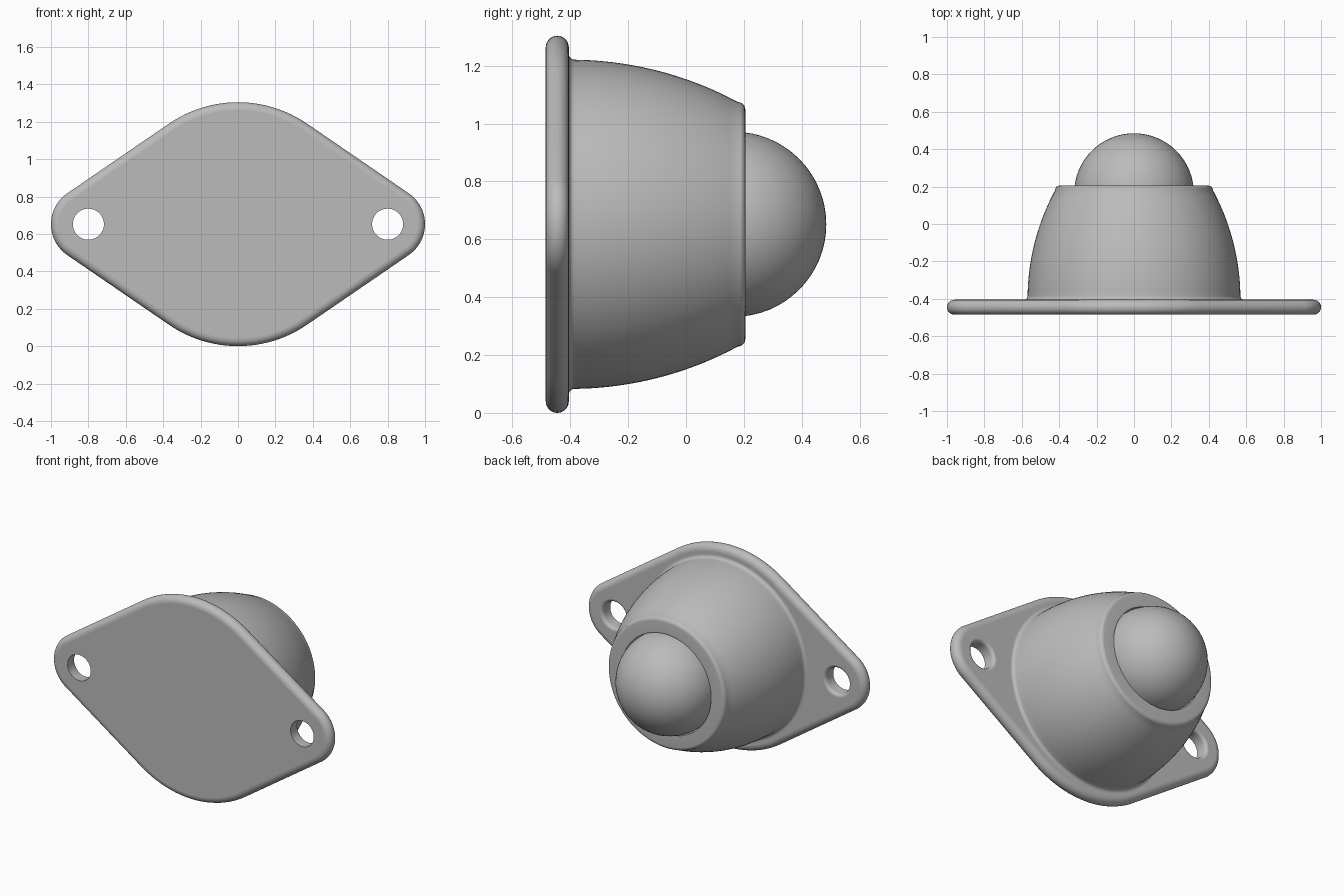
import bpy, bmesh
from math import sin, cos, pi, acos, sqrt, radians

if "Cube" in bpy.data.objects:
    bpy.data.objects.remove(bpy.data.objects["Cube"], do_unlink=True)

steel = bpy.data.materials.new("grey steel")
steel.use_nodes = True
GREY = (0.5, 0.5, 0.5, 1)
steel.diffuse_color = GREY
steel.node_tree.nodes["Principled BSDF"].inputs["Base Color"].default_value = GREY

MID = 0.652                      # height of the ball axis
FRONT, BACK = -0.485, -0.405     # plate faces
BIG, END, HOLE_X = MID, 0.2, 0.8


def finish(bm, name):
    bmesh.ops.recalc_face_normals(bm, faces=bm.faces[:])
    mesh = bpy.data.meshes.new(name)
    bm.to_mesh(mesh)
    bm.free()
    mesh.materials.append(steel)
    obj = bpy.data.objects.new(name, mesh)
    bpy.context.collection.objects.link(obj)
    bpy.ops.object.select_all(action="DESELECT")
    obj.select_set(True)
    bpy.context.view_layer.objects.active = obj
    bpy.ops.object.shade_smooth_by_angle(angle=radians(35))
    return obj


def ring(bm, points, y):
    """Closed loop of points in the plane at depth y."""
    return [bm.verts.new((x, y, z)) for x, z in points]


def bridge(bm, rings):
    for a, b in zip(rings, rings[1:]):
        for i in range(len(a)):
            j = (i + 1) % len(a)
            bm.faces.new((a[i], a[j], b[j], b[i]))


def circle(r, cx=0, n=96):
    return [(cx + r * cos(2 * pi * i / n), MID + r * sin(2 * pi * i / n)) for i in range(n)]


def outline(inset):
    """Four tangent arcs: wide ones above and below, tight ones at the ears."""
    t = acos((BIG - END) / HOLE_X)
    arcs = [(HOLE_X, END, -t, t), (0, BIG, t, pi - t),
            (-HOLE_X, END, pi - t, pi + t), (0, BIG, pi + t, 2 * pi - t)]
    pts = []
    for cx, r, a0, a1 in arcs:
        for i in range(25):
            a = a0 + (a1 - a0) * i / 24
            pts.append((cx + (r - inset) * cos(a), MID + (r - inset) * sin(a)))
    return pts


def lathe(name, profile):
    """Revolve (radius, y) points about the ball axis."""
    bm = bmesh.new()
    rings = [ring(bm, circle(r), y) for r, y in profile]
    bridge(bm, rings)
    bm.faces.new(rings[0])
    bm.faces.new(rings[-1])
    return finish(bm, name)


# Mounting plate with a fully rounded rim and two screw holes
bm = bmesh.new()
half = (BACK - FRONT) / 2
rim = []
for i in range(13):
    a = pi * i / 12
    rim.append(ring(bm, outline(half * (1 - sin(a))), FRONT + half * (1 - cos(a))))
bridge(bm, rim)
loops = [rim]
SOFT = 0.02                      # rounding on the back of each hole
for side in (-1, 1):
    x = side * HOLE_X
    bore = [ring(bm, circle(0.083, x, 48), FRONT)]
    for i in range(7):
        a = pi / 2 * i / 6
        bore.append(ring(bm, circle(0.083 + SOFT * (1 - cos(a)), x, 48),
                         BACK - SOFT * (1 - sin(a))))
    bridge(bm, bore)
    loops.append(bore)
for k in (0, -1):
    edges = []
    for loop in loops:
        r = loop[k]
        edges += [bm.edges.get((r[i], r[(i + 1) % len(r)])) for i in range(len(r))]
    bmesh.ops.triangle_fill(bm, edges=edges, use_beauty=True,
                            normal=(0, 1 if k else -1, 0))
    for e in edges:
        e.smooth = False
finish(bm, "mounting_plate")

# Domed housing: base fillet, arched wall, rounded lip, socket around the ball
TOP, ARCH = 0.205, 1.22
profile = [(0.585, BACK - 0.02)]
for i in range(6):
    a = pi / 2 * i / 5
    profile.append((0.569 + 0.02 * (1 - sin(a)), BACK + 0.02 * (1 - cos(a))))
for i in range(1, 21):
    y = -0.385 + 0.565 * i / 20
    d = y + 0.4
    profile.append((0.569 - ARCH + sqrt(ARCH ** 2 - d * d), y))
lip_r = profile[-1][0] - 0.025
for i in range(1, 7):
    a = pi / 2 * i / 6
    profile.append((lip_r + 0.025 * cos(a), TOP - 0.025 * (1 - sin(a))))
profile += [(0.324, TOP), (0.324, 0.1), (0.3, 0.1)]
lathe("housing", profile)

# Rolling ball
bm = bmesh.new()
bmesh.ops.create_uvsphere(bm, u_segments=64, v_segments=32, radius=0.32)
bmesh.ops.translate(bm, verts=bm.verts[:], vec=(0, 0.165, MID))
finish(bm, "ball")
